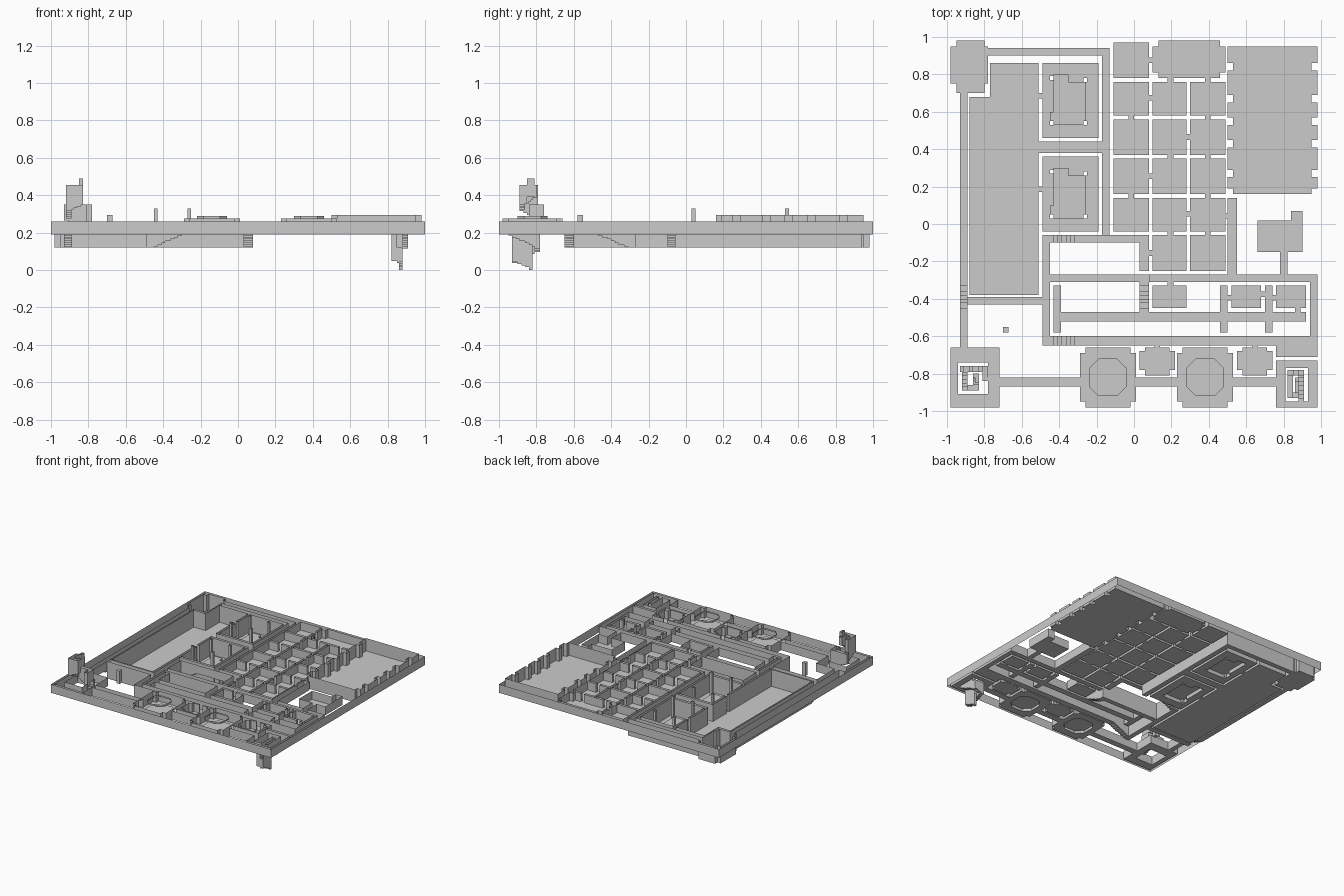
import bpy, bmesh, math

if "Cube" in bpy.data.objects:
    bpy.data.objects.remove(bpy.data.objects["Cube"])

# Floor map in hundredths of a unit: cell -> (part, floor height, wall top)
cells = {}
LOW, UP, TOP = 0.12, 0.19, 0.26


def room(part, x0, x1, y0, y1, z=UP, top=TOP):
    for i in range(x0, x1):
        for j in range(y0, y1):
            cells[i, j] = (part, z, top)


def cut(x0, x1, y0, y1):
    for i in range(x0, x1):
        for j in range(y0, y1):
            cells.pop((i, j), None)


def flight(part, x0, x1, y0, y1, axis, za, zb, top=TOP, n=7):
    """Stair flight going from za at the low coordinate to zb at the high one."""
    for k in range(n):
        z = za + (zb - za) * (k + 0.5) / n
        a, b = k / n, (k + 1) / n
        if axis == 'x':
            room(part, round(x0 + (x1 - x0) * a), round(x0 + (x1 - x0) * b), y0, y1, z, top)
        else:
            room(part, x0, x1, round(y0 + (y1 - y0) * a), round(y0 + (y1 - y0) * b), z, top)


def finish(name, bm):
    bmesh.ops.remove_doubles(bm, verts=bm.verts, dist=0.0001)
    bmesh.ops.dissolve_limit(bm, angle_limit=0.01, verts=bm.verts, edges=bm.edges)
    me = bpy.data.meshes.new(name)
    bm.to_mesh(me)
    bm.free()
    bpy.context.collection.objects.link(bpy.data.objects.new(name, me))


def ring(bm, pts, z0, z1):
    """Open vertical wall sheet around a closed outline."""
    lo = [bm.verts.new((x, y, z0)) for x, y in pts]
    hi = [bm.verts.new((x, y, z1)) for x, y in pts]
    for k in range(len(pts)):
        m = (k + 1) % len(pts)
        bm.faces.new((lo[k], lo[m], hi[m], hi[k]))
    return lo, hi


def rect(x0, x1, y0, y1):
    return [(x0, y0), (x1, y0), (x1, y1), (x0, y1)]


# Lower corridors
for r in [(-93, -89, -31, 72), (-80, -13, 90, 94), (-17, -13, -10, 94),
          (-51, -17, 38, 44), (-49, -13, -10, -6), (-93, -45, -43, -39),
          (-49, -45, -65, -6), (-49, 8, -31, -27)]:
    room('lower_corridors', *r, LOW)

# Lower rooms
for r in [(-98, -78, 75, 95), (-95, -80, 70, 98), (-88, -51, -38, 68), (-77, -51, 68, 86)]:
    room('lower_rooms', *r, LOW)
for dy in (0, -50):
    room('lower_rooms', -49, -19, 46 + dy, 86 + dy, LOW)
    room('raised_platforms', -45, -26, 53 + dy, 80 + dy, 0.15)
    room('lower_rooms', -35, -26, 76 + dy, 80 + dy, LOW)
    room('lower_rooms', -45, -43, 60 + dy, 80 + dy, LOW)
    room('lower_rooms', -51, -49, 67 + dy, 70 + dy, LOW)
    for x, y in [(-45, 77), (-45, 53), (-27, 53), (-27, 76)]:
        cut(x, x + 2, y + dy, y + dy + 2)

# Upper corridors
for r in [(8, 98, -31, -27), (94, 98, -71, -27), (-30, 98, -65, -60), (76, 98, -71, -65),
          (-43, 92, -52, -47), (-43, -39, -58, -33), (46, 50, -58, -33), (70, 74, -58, -33),
          (50, 55, -27, 14), (78, 82, -27, -15), (-72, 76, -87, -82), (-30, 3, -10, -6)]:
    room('upper_corridors', *r)

# Stairs between the two levels
flight('stairs', -93, -89, -47, -31, 'y', UP, LOW)
room('upper_corridors', -93, -89, -66, -47)
flight('stairs', 3, 8, -47, -31, 'y', UP, LOW)
flight('stairs', -45, -30, -65, -60, 'x', LOW, UP)
flight('stairs', -45, -30, -10, -6, 'x', LOW, UP)

# Grid of small rooms with doorways
xs = [(-11, 8), (10, 28), (30, 49)]
ys = [(58, 76), (37, 56), (16, 35), (-4, 14), (-25, -6)]
for i, (x0, x1) in enumerate(xs):
    for j, (y0, y1) in enumerate(ys):
        if i == 0 and j == 4:
            x0 = 3
        room('cell_rooms', x0, x1, y0, y1)
        cx, cy = (x0 + x1) // 2, (y0 + y1) // 2
        if (i + j) % 2 == 0 and i < 2:
            room('cell_rooms', x1, x1 + 2, cy - 1, cy + 2)
        else:
            room('cell_rooms', cx - 1, cx + 2, y1, y1 + 2)
room('cell_rooms', 49, 50, 3, 6)
room('cell_rooms', -11, 8, 78, 97)
room('cell_rooms', 8, 10, 86, 89)
for r in [(10, 28, -45, -33), (18, 21, -33, -31), (52, 68, -45, -33), (50, 52, -41, -38),
          (76, 92, -45, -33), (74, 76, -41, -38), (68, 70, -39, -36), (86, 89, -47, -45)]:
    room('side_rooms', *r)

# Notched hall and large hall on the right
room('north_hall', 13, 46, 78, 98)
room('north_hall', 10, 49, 81, 95)
room('large_hall', 53, 95, 16, 95, UP, 0.295)
notches = [16, 26, 42, 54, 66, 83, 97]
for a, b in zip(notches, notches[1:]):
    room('large_hall', 50, 98, a + 3, b - 1 if b < 97 else 95, UP, 0.295)
room('east_room', 66, 90, -15, 2)
room('east_room', 84, 90, 2, 7)

# Front row: octagon rooms and small notched rooms
for cx in (-14, 38):
    room('octagon_rooms', cx - 12, cx + 12, -98, -66, UP, 0.275)
    room('octagon_rooms', cx - 15, cx + 15, -95, -78, UP, 0.275)
    room('octagon_rooms', cx - 15, cx + 15, -78, -69, UP, 0.275)
    room(None, cx - 10, cx + 10, -92, -72, UP, 0.275)
    room('small_rooms', cx + 17, cx + 36, -78, -68)
    room('small_rooms', cx + 20, cx + 33, -81, -66)
    room('small_rooms', cx + 25, cx + 28, -66, -65)

# Spiral stair tower going up
room('tower_room', -98, -72, -98, -66)
cut(-94, -78, -91, -74)
flight('spiral_up', -81, -78, -84, -76, 'y', 0.19, 0.22, 0.35, 4)
flight('spiral_up', -93, -81, -79, -76, 'x', 0.27, 0.22, 0.35, 5)
flight('spiral_up', -92, -89, -89, -79, 'y', 0.32, 0.27, 0.455, 5)
flight('spiral_up', -89, -83, -89, -86, 'x', 0.32, 0.35, 0.455, 4)
flight('spiral_up', -86, -83, -86, -80, 'y', 0.35, 0.39, 0.455, 4)
room('spiral_up', -85, -83, -85, -81, 0.39, 0.49)

# Spiral stair going down
room('well_room', 76, 98, -98, -73)
cut(81, 93, -95, -77)
flight('spiral_down', 88, 91, -95, -80, 'y', 0.19, 0.12, TOP)
flight('spiral_down', 82, 91, -81, -78, 'x', 0.09, 0.12, 0.19, 3)
flight('spiral_down', 82, 85, -93, -81, 'y', 0.045, 0.09, 0.19, 6)
flight('spiral_down', 85, 88, -93, -90, 'x', 0.035, 0.045, 0.12, 2)
flight('spiral_down', 86, 88, -90, -82, 'y', 0.035, 0.006, 0.1, 4)
room('spiral_down', 86, 88, -84, -82, 0.0, 0.1)

# Turn the map into floors, outer walls and step faces
meshes = {}
for (i, j), (part, z, top) in cells.items():
    bm = meshes.setdefault(part or 'octagon_rooms', bmesh.new()) if (part or 'octagon_rooms') not in meshes \
        else meshes[part or 'octagon_rooms']
    x0, x1, y0, y1 = i / 100, (i + 1) / 100, j / 100, (j + 1) / 100
    if part:
        bm.faces.new([bm.verts.new((x, y, z)) for x, y in rect(x0, x1, y0, y1)])
    sides = {(0, -1): (x0, y0, x1, y0), (1, 0): (x1, y0, x1, y1),
             (0, 1): (x1, y1, x0, y1), (-1, 0): (x0, y1, x0, y0)}
    for (dx, dy), (ax, ay, bx, by) in sides.items():
        nb = cells.get((i + dx, j + dy))
        spans = []
        if nb is None:
            spans.append((z, top))
        else:
            if nb[1] < z:
                spans.append((nb[1], z))
            if nb[2] < top:
                spans.append((max(nb[2], z), top))
        for lo, hi in spans:
            bm.faces.new([bm.verts.new(p) for p in
                          ((bx, by, lo), (ax, ay, lo), (ax, ay, hi), (bx, by, hi))])
for part, bm in meshes.items():
    finish(part, bm)

# Raised octagon floors with a hanging octagon rim above
for n, cx in enumerate((-0.14, 0.38)):
    bm = bmesh.new()

    def octagon(r, c):
        return [(cx + x, -0.82 + y) for x, y in
                [(-c, -r), (c, -r), (r, -c), (r, c), (c, r), (-c, r), (-r, c), (-r, -c)]]
    lo, hi = ring(bm, octagon(0.10, 0.05), UP, 0.21)
    bm.faces.new(hi)
    for k, (sx, sy) in zip((1, 3, 5, 7), [(1, -1), (1, 1), (-1, 1), (-1, -1)]):
        corner = bm.verts.new((cx + 0.1 * sx, -0.82 + 0.1 * sy, UP))
        bm.faces.new((lo[k], corner, lo[(k + 1) % 8]))
    ring(bm, octagon(0.08, 0.045), 0.275, 0.288)
    finish('octagon_floor_%d' % (n + 1), bm)

# Hollow posts in the two platform rooms and one free-standing post
bm = bmesh.new()
for dy in (0, -0.5):
    for x, y, top in [(-0.45, 0.77, 0.295), (-0.45, 0.53, 0.33), (-0.27, 0.53, 0.33), (-0.27, 0.76, 0.295)]:
        ring(bm, rect(x, x + 0.02, y + dy, y + dy + 0.02), LOW, top)
finish('platform_posts', bm)
bm = bmesh.new()
lo, hi = ring(bm, rect(-0.70, -0.67, -0.58, -0.55), UP, 0.295)
bm.faces.new(lo)
bm.faces.new(hi)
finish('free_post', bm)

# Thin outer boundary wall
bm = bmesh.new()
ring(bm, rect(-1, 1, -1, 1), UP, TOP)
finish('boundary_wall', bm)
